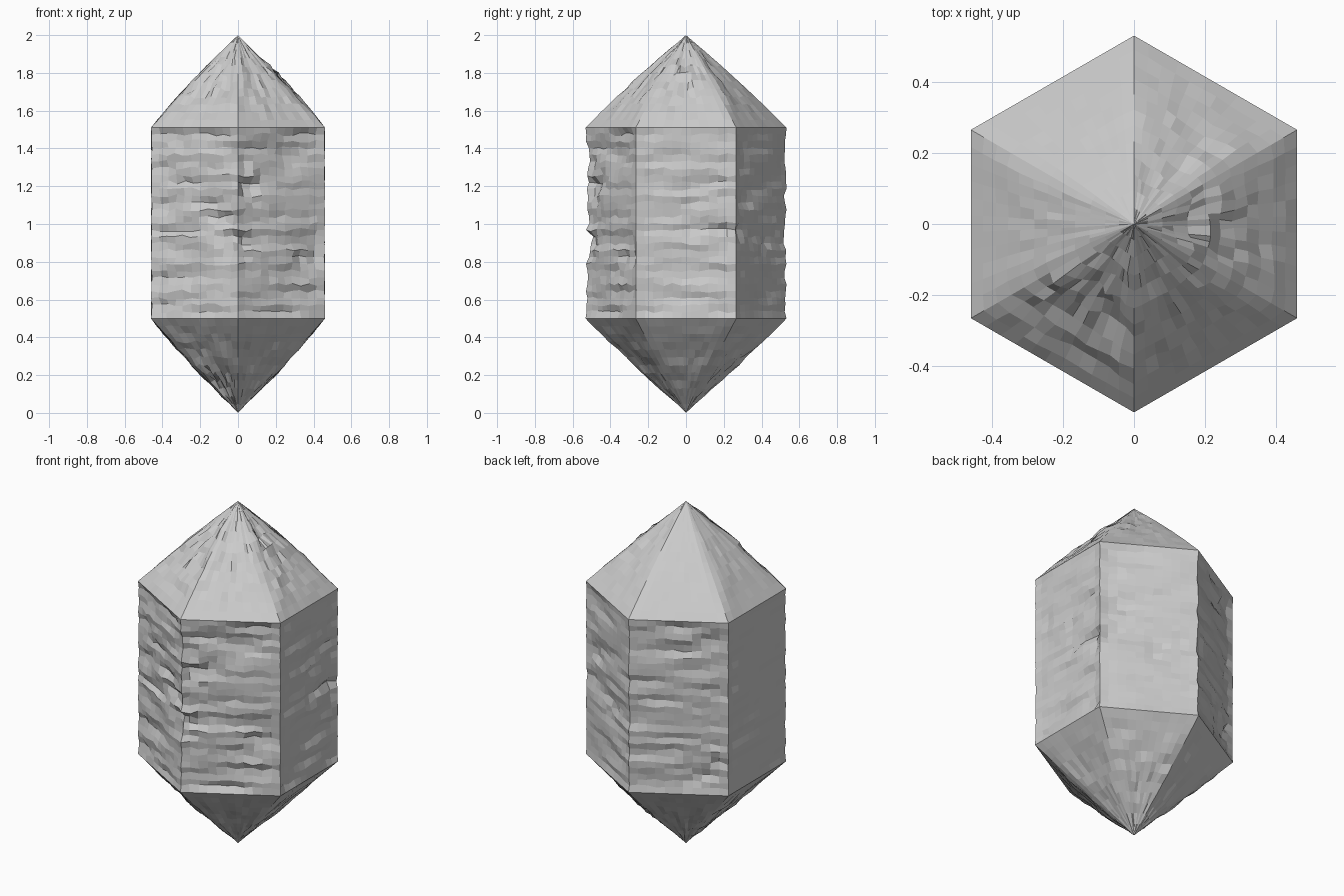
import bpy, bmesh, math, random
from mathutils import Vector, noise

if "Cube" in bpy.data.objects:
    bpy.data.objects.remove(bpy.data.objects["Cube"])

random.seed(4)
R, N = 0.532, 11                       # corner radius, columns per side
Z_LOW, Z_HIGH, Z_TOP, Z_BOT = 0.5, 1.51, 2.0, 0.005
BODY, CAP = 28, 12                     # rows in the body and in each cap
# Roughness per side, starting at the one facing +x, counter-clockwise
BODY_ROUGH = [0.9, 0.6, 0.7, 0.3, 1.0, 1.0]
TOP_ROUGH = [0.9, 0.5, 0.1, 0.3, 1.0, 0.7]
LOW_ROUGH = [0.4, 0.6, 0.5, 0.6, 0.9, 0.5]


def corner(k):
    a = math.radians(-30 + 60 * k)
    return Vector((R * math.cos(a), R * math.sin(a), 0))


def wear(p, freq, amp):
    """Chipped relief: fine layers plus a few deeper pits."""
    q = Vector((p.x * freq[0], p.y * freq[0], p.z * freq[1]))
    layer = noise.noise(q)
    pit = max(0.0, noise.noise(p * 5.0 + Vector((3, 7, 1))) - 0.1)
    return amp * (layer + 2.2 * pit * (noise.noise(p * 21) - 0.5))


def ring_points(z, s, zone):
    pts = []
    for k in range(6):
        a, b = corner(k), corner(k + 1)
        ang = math.radians(60 * k)
        normal = Vector((math.cos(ang), math.sin(ang), 0))
        tangent = Vector((-normal.y, normal.x, 0))
        for j in range(N):
            p = a.lerp(b, j / N) * s
            p.z = z
            jit = 0.0
            if zone == "body":
                rough = BODY_ROUGH[k]
                d = wear(p, (4, 17), 0.028 * rough) - 0.009 * rough
                d = min(d, 0.0)
                jit = 0.010 * rough
            elif zone == "edge":
                d = 0.0
            else:
                rough = (TOP_ROUGH if zone == "top" else LOW_ROUGH)[k]
                bulge = 4 * s * (1 - s)
                d = bulge * (0.014 + wear(p, (11, 11), 0.028 * rough))
                jit = 0.012 * rough * bulge
            if j == 0:                 # side edges stay crisp
                p += Vector((p.x, p.y, 0)).normalized() * d * (0.9 if k in (2, 5) else 0.3)
            else:
                p += normal * d + tangent * random.uniform(-jit, jit) * 0.6
                p.z += random.uniform(-jit, jit)
            pts.append(p)
    return pts


# Stack of rings from bottom tip to top tip
levels = []
for i in range(1, CAP):
    t = i / CAP
    levels.append((Z_BOT + (Z_LOW - Z_BOT) * t, t, "low"))
levels.append((Z_LOW, 1, "edge"))
for i in range(1, BODY):
    levels.append((Z_LOW + (Z_HIGH - Z_LOW) * i / BODY, 1, "body"))
levels.append((Z_HIGH, 1, "edge"))
for i in range(1, CAP):
    t = i / CAP
    levels.append((Z_HIGH + (Z_TOP - Z_HIGH) * t, 1 - t, "top"))

bm = bmesh.new()
rings = [[bm.verts.new(p) for p in ring_points(*lv)] for lv in levels]
n = 6 * N
for lo, hi in zip(rings, rings[1:]):
    for i in range(n):
        j = (i + 1) % n
        bm.faces.new((lo[i], lo[j], hi[j], hi[i]))

# Pointed tips
bottom = bm.verts.new((0, 0, 0))
top = bm.verts.new((0, 0, Z_TOP))
for i in range(n):
    j = (i + 1) % n
    bm.faces.new((bottom, rings[0][j], rings[0][i]))
    bm.faces.new((top, rings[-1][i], rings[-1][j]))
bmesh.ops.recalc_face_normals(bm, faces=bm.faces)

mesh = bpy.data.meshes.new("crystal")
bm.to_mesh(mesh)
bm.free()
bpy.context.collection.objects.link(bpy.data.objects.new("crystal", mesh))
